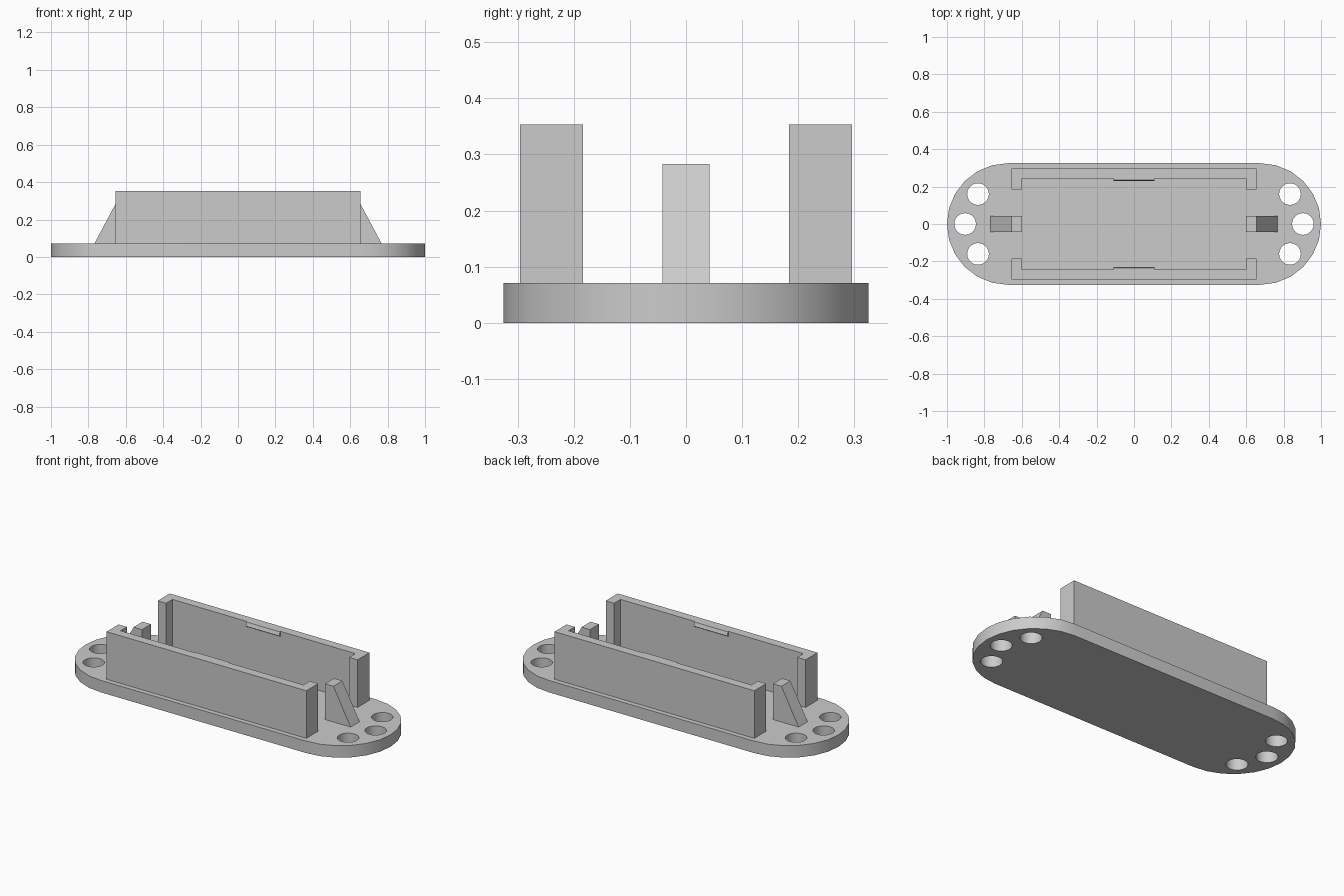
import bpy
import bmesh
from math import radians, sin, cos, pi
from mathutils import Matrix, Vector

cube = bpy.data.objects.get("Cube")
if cube:
    bpy.data.objects.remove(cube, do_unlink=True)

gray = bpy.data.materials.new("light gray plastic")
gray.use_nodes = True
color = (0.6, 0.6, 0.6, 1)
gray.diffuse_color = color
gray.node_tree.nodes["Principled BSDF"].inputs["Base Color"].default_value = color

PLATE_TOP = 0.071
WALL_TOP = 0.353
END_RADIUS = 0.325


def add_object(name, bm):
    bmesh.ops.recalc_face_normals(bm, faces=bm.faces)
    mesh = bpy.data.meshes.new(name)
    bm.to_mesh(mesh)
    bm.free()
    mesh.materials.append(gray)
    obj = bpy.data.objects.new(name, mesh)
    bpy.context.collection.objects.link(obj)
    return obj


def prism(name, points, offset):
    """Extrude a closed profile of 3D points along offset."""
    bm = bmesh.new()
    face = bm.faces.new([bm.verts.new(p) for p in points])
    moved = bmesh.ops.extrude_face_region(bm, geom=[face])["geom"]
    verts = [v for v in moved if isinstance(v, bmesh.types.BMVert)]
    bmesh.ops.translate(bm, verts=verts, vec=Vector(offset))
    # The extrusion may drop the first cap, so close any open border
    bmesh.ops.holes_fill(bm, edges=[e for e in bm.edges if e.is_boundary])
    return add_object(name, bm)


# Base plate with rounded ends
outline = []
for side in (1, -1):
    for i in range(13):
        a = -pi / 2 + pi * i / 12
        outline.append((side * (1 - END_RADIUS + END_RADIUS * cos(a)),
                        side * END_RADIUS * sin(a), 0))
base = prism("base_plate", outline, (0, 0, PLATE_TOP))

# Three screw holes at each end
bm = bmesh.new()
for side in (1, -1):
    for x, y in ((0.903, 0), (0.834, 0.16), (0.834, -0.16)):
        bmesh.ops.create_cone(bm, cap_ends=True, segments=24, radius1=0.058,
                              radius2=0.058, depth=0.4,
                              matrix=Matrix.Translation((side * x, y, 0)))
cutter = add_object("hole_cutter", bm)
cutter.hide_render = True
cut = base.modifiers.new("screw holes", "BOOLEAN")
cut.object = cutter
cut.solver = "EXACT"
bpy.ops.object.select_all(action="DESELECT")
bpy.context.view_layer.objects.active = base
base.select_set(True)
bpy.ops.object.modifier_apply(modifier=cut.name)
bpy.data.objects.remove(cutter, do_unlink=True)
bpy.ops.object.shade_smooth_by_angle(angle=radians(30))

# Long side walls with inward returns, and a snap ridge on each inner face
for side, label in ((-1, "front"), (1, "back")):
    half = [(0.655, 0.296), (0.655, 0.184), (0.6, 0.184), (0.6, 0.243)]
    plan = half + [(-x, y) for x, y in reversed(half)]
    prism(label + "_wall", [(x, side * y, PLATE_TOP) for x, y in plan],
          (0, 0, WALL_TOP - PLATE_TOP))
    ridge = [(0.243, WALL_TOP), (0.236, WALL_TOP), (0.229, 0.331), (0.243, 0.322)]
    prism(label + "_snap_ridge", [(-0.11, side * y, z) for y, z in ridge],
          (0.22, 0, 0))

# Sloped end stops
for side, label in ((1, "left"), (-1, "right")):
    fin = [(0.6, PLATE_TOP), (0.768, PLATE_TOP), (0.655, 0.283), (0.6, 0.283)]
    prism(label + "_end_stop", [(side * x, -0.042, z) for x, z in fin],
          (0, 0.084, 0))
